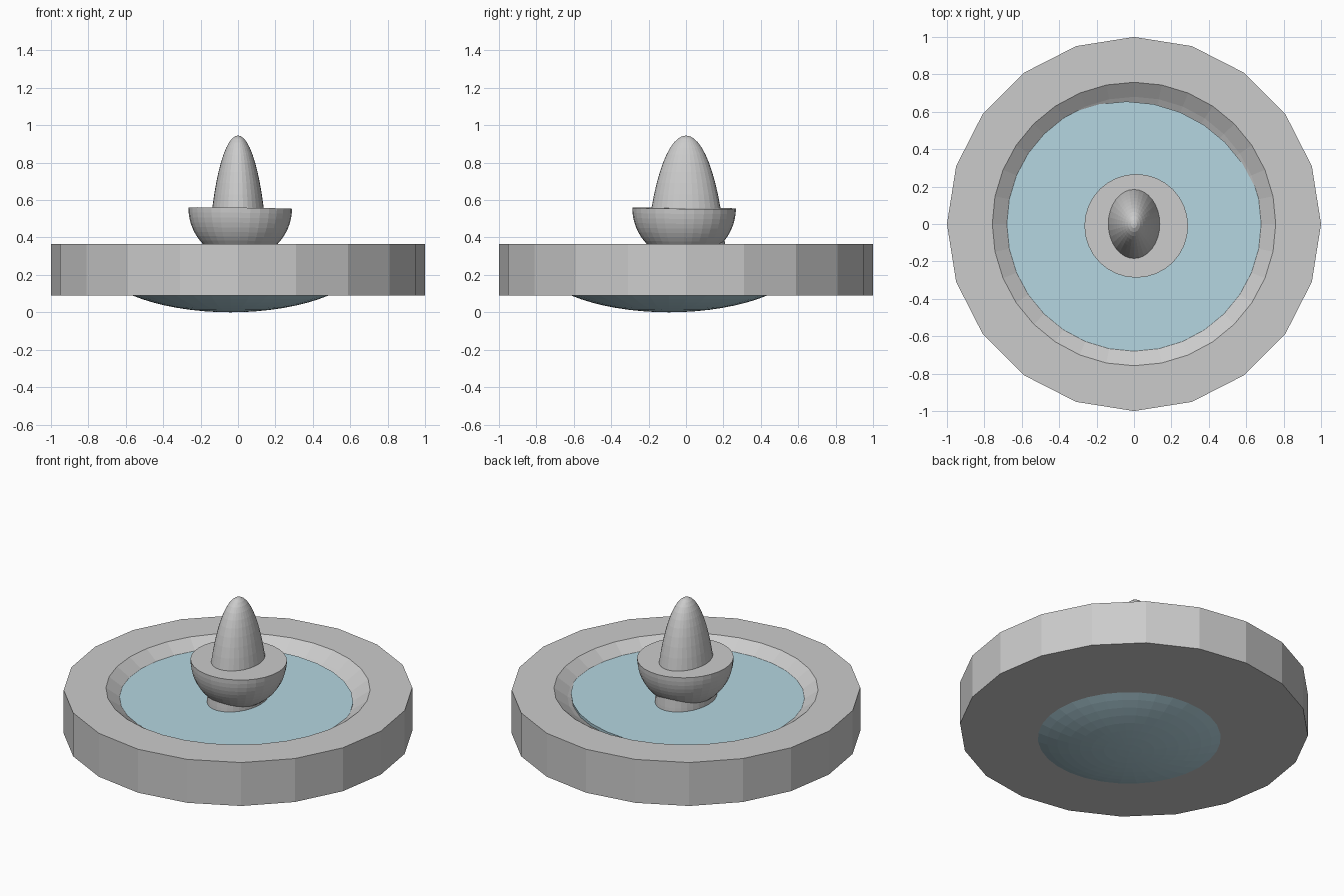
import bpy, bmesh
from math import sin, cos, pi, sqrt, radians

if "Cube" in bpy.data.objects:
    bpy.data.objects.remove(bpy.data.objects["Cube"])


def lathe(name, profile, segs, loc=(0, 0, 0), scale=(1, 1, 1), rot=(0, 0, 0)):
    """Closed solid of revolution; profile is (radius, z) from bottom to top."""
    bm = bmesh.new()
    rings = []
    for r, z in profile:
        if r < 1e-5:
            rings.append([bm.verts.new((0, 0, z))])
        else:
            rings.append([bm.verts.new((r * cos(2 * pi * i / segs), r * sin(2 * pi * i / segs), z))
                          for i in range(segs)])
    for a, b in zip(rings, rings[1:]):
        for i in range(segs):
            j = (i + 1) % segs
            if len(a) == 1:
                bm.faces.new((a[0], b[j], b[i]))
            elif len(b) == 1:
                bm.faces.new((a[i], a[j], b[0]))
            else:
                bm.faces.new((a[i], a[j], b[j], b[i]))
    for ring in (rings[0], rings[-1]):
        if len(ring) > 1:
            bm.faces.new(ring)
    bmesh.ops.recalc_face_normals(bm, faces=bm.faces[:])
    me = bpy.data.meshes.new(name)
    bm.to_mesh(me)
    bm.free()
    ob = bpy.data.objects.new(name, me)
    ob.location, ob.scale, ob.rotation_euler = loc, scale, rot
    bpy.context.collection.objects.link(ob)
    return ob


def quarter(n, upper=False):
    """Unit quarter circle profile, lower or upper half of a sphere."""
    if upper:
        return [(cos(pi / 2 * i / n), sin(pi / 2 * i / n)) for i in range(n + 1)]
    return [(sin(pi / 2 * i / n), -cos(pi / 2 * i / n)) for i in range(n + 1)]


# Twenty-sided basin
basin = lathe("basin", [(1, 0.09), (1, 0.365)], 20)

# Shallow spherical hollow cut into the basin
R, cz = 1.25, 1.359
radii = [0, 0.2, 0.4, 0.55, 0.68, 0.757, 0.83]
hollow = lathe("hollow_cutter", [(r, cz - sqrt(R * R - r * r)) for r in radii] + [(0.83, 0.6)], 32)
hollow.hide_render = True
hollow.hide_viewport = True
cut = basin.modifiers.new("hollow", "BOOLEAN")
cut.operation = "DIFFERENCE"
cut.solver = "EXACT"
cut.object = hollow

# Water: flat-topped half ellipsoid, off centre, its belly showing below
water = lathe("water", quarter(16), 32, (-0.04, -0.09, 0.31), (0.745, 0.745, 0.31))
mat = bpy.data.materials.new("water_blue")
mat.diffuse_color = (0.46, 0.67, 0.75, 1)
mat.use_nodes = True
mat.node_tree.nodes["Principled BSDF"].inputs["Base Color"].default_value = mat.diffuse_color
water.data.materials.append(mat)

# Small upper bowl, tilted very slightly
lathe("upper_bowl", quarter(16), 32, (0.012, -0.01, 0.557), (0.277, 0.277, 0.277),
      (radians(-0.5), radians(0.8), 0))

# Tall oval spout that rises through the bowl from the water
lathe("spout", quarter(16, True), 32, (0, 0, 0.082), (0.165, 0.221, 0.863))
